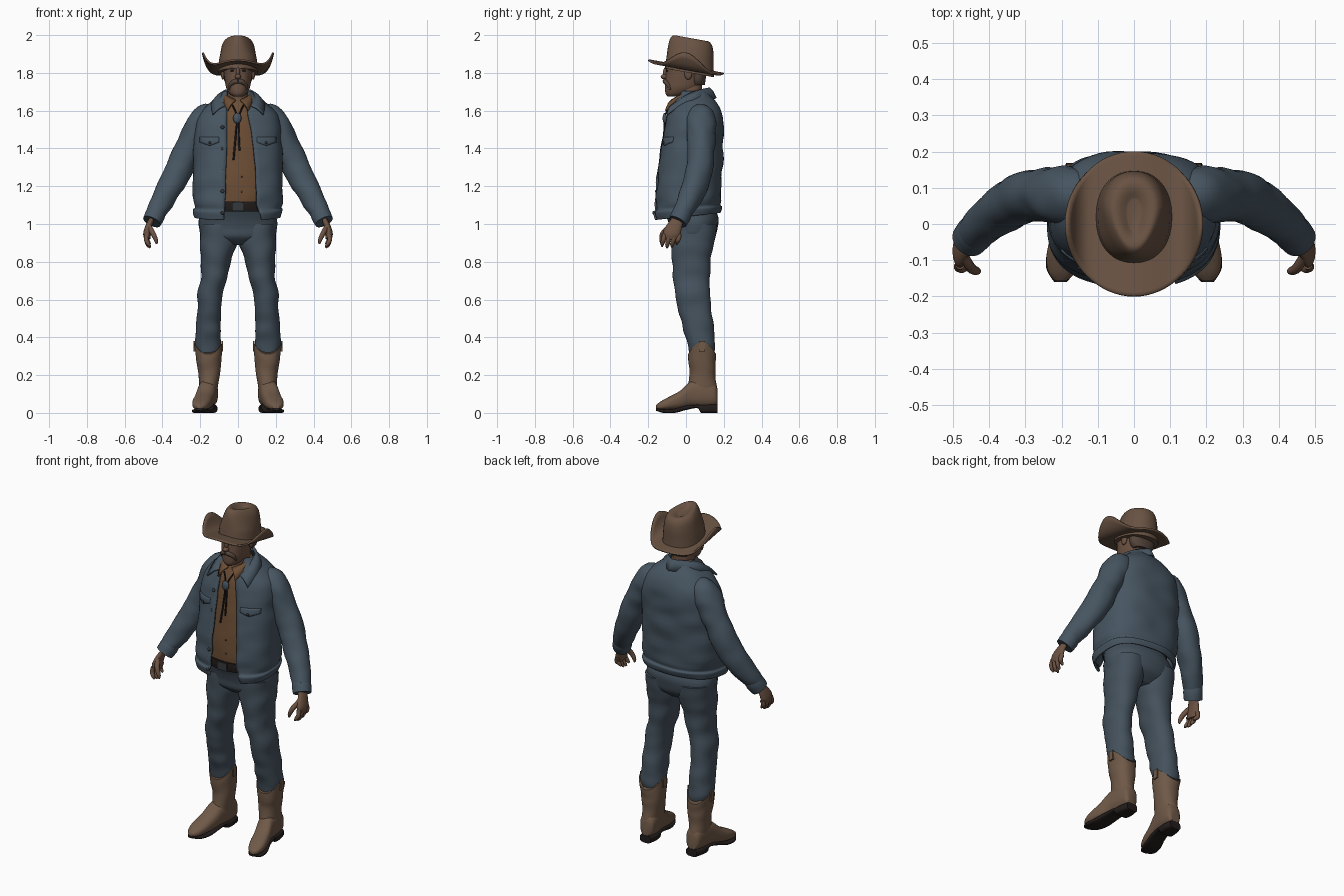
import bpy, bmesh, math
from mathutils import Vector, Matrix, noise

cube = bpy.data.objects.get("Cube")
if cube:
    bpy.data.objects.remove(cube)


def colour(name, r, g, b):
    m = bpy.data.materials.new(name)
    m.use_nodes = True
    m.diffuse_color = (r, g, b, 1)
    m.node_tree.nodes["Principled BSDF"].inputs["Base Color"].default_value = (r, g, b, 1)
    return m


denim = colour("jacket denim", .062, .09, .118)
jean = colour("trouser denim", .058, .082, .107)
leather = colour("boot leather", .16, .1, .064)
felt = colour("hat felt", .14, .085, .055)
skin = colour("skin", .15, .085, .055)
cloth = colour("shirt cloth", .15, .075, .035)
dark = colour("dark leather", .016, .012, .011)
hair_tone = colour("hair", .09, .06, .045)
metal = colour("dull metal", .035, .04, .045)
parts = []


def add(name, bm, mat, mirror=False, thick=0, offset=-1, target=None):
    mesh = bpy.data.meshes.new(name)
    bm.to_mesh(mesh)
    bm.free()
    mesh.materials.append(mat)
    ob = bpy.data.objects.new(name, mesh)
    bpy.context.scene.collection.objects.link(ob)
    if mirror:
        ob.modifiers.new("mirror", "MIRROR")
    if target:
        wrap = ob.modifiers.new("wrap", "SHRINKWRAP")
        wrap.target, wrap.wrap_method = target, "PROJECT"
        wrap.use_project_y = True
    if thick:
        solid = ob.modifiers.new("thickness", "SOLIDIFY")
        solid.thickness, solid.offset = thick, offset
    parts.append(ob)
    return ob


def spline(rows, steps=5):
    out = []
    for i in range(len(rows) - 1):
        quad = (rows[max(i - 1, 0)], rows[i], rows[i + 1], rows[min(i + 2, len(rows) - 1)])
        for k in range(steps):
            t = k / steps
            out.append([.5 * (2*b + (c - a)*t + (2*a - 5*b + 4*c - d)*t*t + (3*b - a - 3*c + d)*t**3)
                        for a, b, c, d in zip(*quad)])
    return out + [list(rows[-1])]


def skin_rings(rings, closed=True, capped=True):
    bm = bmesh.new()
    grid = [[bm.verts.new(p) for p in ring] for ring in rings]
    n = len(grid[0])
    for a, b in zip(grid, grid[1:]):
        for j in range(n if closed else n - 1):
            k = (j + 1) % n
            bm.faces.new((a[j], a[k], b[k], b[j]))
    if capped:
        bm.faces.new(grid[0])
        bm.faces.new(grid[-1])
        bmesh.ops.recalc_face_normals(bm, faces=bm.faces)
    return bm


def loft(name, rows, mat, p=2.2, n=36, wrinkle=0, shape=None, along_y=False, **kw):
    """Rows are (height, centre x, half width, front, back[, opening right, opening left])."""
    rings, opened = [], len(rows[0]) > 5
    for row in spline(rows):
        s, cx, rx, lo, hi = row[:5]
        a, b = 0, math.tau * (n - 1) / n
        if opened:
            a = -math.acos((row[6] / rx) ** (p / 2))
            b = math.pi + math.acos((-row[5] / rx) ** (p / 2))
        ring = []
        for j in range(n):
            t = a + (b - a) * j / (n - 1)
            c, d = math.cos(t), math.sin(t)
            u = math.copysign(abs(c) ** (2 / p), c) * rx
            w = math.copysign(abs(d) ** (2 / p), d) * (hi - lo) / 2
            v = Vector((cx + u, (lo + hi) / 2 + w, s))
            if wrinkle:
                k = noise.noise(Vector((v.x * 7, v.y * 7, v.z * 14))) * wrinkle
                v += Vector((u, w, 0)).normalized() * k
            if along_y:
                v.y, v.z = v.z, v.y
            ring.append(shape(v) if shape else v)
        rings.append(ring)
    return add(name, skin_rings(rings, not opened, not opened), mat, **kw)


def tube(name, rows, mat, flat=1, n=16, wrinkle=0, **kw):
    """Rows are (x, y, z, radius)."""
    rows, rings = spline(rows), []
    for i, (x, y, z, r) in enumerate(rows):
        d = (Vector(rows[min(i + 1, len(rows) - 1)][:3]) - Vector(rows[max(i - 1, 0)][:3])).normalized()
        u = Vector((0, 1, 0))
        u = (u - d * u.dot(d)).normalized()
        v, c, ring = d.cross(u), Vector((x, y, z)), []
        for j in range(n):
            t = math.tau * j / n
            q = (u * math.cos(t) + v * math.sin(t) * flat)
            ring.append(c + q * (r + wrinkle * noise.noise((c + q * r) * 13)))
        rings.append(ring)
    return add(name, skin_rings(rings), mat, **kw)


def ball(name, at, size, mat, **kw):
    bm = bmesh.new()
    bmesh.ops.create_uvsphere(bm, u_segments=16, v_segments=10, radius=1,
                              matrix=Matrix.Translation(at) @ Matrix.Diagonal((*size, 1)))
    return add(name, bm, mat, **kw)


def box(name, at, size, mat, **kw):
    bm = bmesh.new()
    bmesh.ops.create_cube(bm, size=1, matrix=Matrix.Translation(at) @ Matrix.Diagonal((*size, 1)))
    return add(name, bm, mat, **kw)


def collar(name, inner, outer, mat):
    a, b = spline(inner), spline(outer)
    mid = [[(i + o) / 2 + (.01 if k == 2 else 0) for k, (i, o) in enumerate(zip(p, q))] for p, q in zip(a, b)]
    add(name, skin_rings([a, mid, b], False, False), mat, mirror=True, thick=.01, offset=0)


# Boots
loft("boot_sole", [(-.16, .203, .018, .012, .025), (-.12, .199, .044, 0, .02), (-.06, .187, .05, 0, .022),
     (0, .17, .046, .015, .04), (.06, .16, .042, .025, .045), (.08, .158, .044, 0, .045),
     (.12, .155, .046, 0, .045), (.168, .153, .035, 0, .045)], dark, p=3.5, along_y=True, mirror=True)
loft("boot_foot", [(-.158, .203, .015, .022, .042), (-.135, .2, .036, .016, .06), (-.09, .193, .049, .016, .085),
     (-.03, .18, .05, .02, .118), (.03, .165, .049, .03, .17), (.1, .156, .05, .03, .18),
     (.15, .153, .044, .035, .16), (.166, .153, .03, .04, .13)], leather, p=2.5, along_y=True, mirror=True)


def scallop(v):
    w = min(1, ((v.y - .085) / .073) ** 2)
    return Vector((v.x, v.y, v.z - max(0, v.z - .2) * .36 * w))


loft("boot_shaft", [(.08, .156, .045, .02, .16), (.13, .156, .047, .01, .165), (.2, .152, .056, .018, .156),
     (.28, .155, .066, .015, .156), (.375, .158, .076, .01, .159)], leather, shape=scallop, wrinkle=.004, mirror=True)
for side in (-1, 1):
    box("boot_pull_strap", (.157 + side * .074, .085, .352), (.009, .03, .055), leather, mirror=True)

# Trousers
loft("trouser_leg", [(.28, .155, .055, .025, .14), (.35, .157, .069, .012, .153), (.42, .157, .07, -.012, .15),
     (.5, .153, .066, -.028, .14), (.6, .147, .066, -.05, .13), (.7, .13, .07, -.065, .126), (.8, .115, .078, -.075, .132),
     (.9, .106, .097, -.08, .15), (1, .105, .1, -.08, .165)], jean, wrinkle=.01, mirror=True)
loft("trouser_seat", [(.89, 0, .1, -.03, .1), (.93, 0, .19, -.078, .15), (.98, 0, .208, -.086, .168),
     (1.03, 0, .205, -.1, .17), (1.09, 0, .18, -.13, .15)], jean, wrinkle=.005)

# Shirt and belt
loft("shirt", [(1.07, 0, .175, -.135, .15), (1.2, 0, .19, -.14, .15), (1.4, 0, .18, -.12, .15),
     (1.55, 0, .15, -.1, .14), (1.62, 0, .09, -.075, .12), (1.665, 0, .064, -.05, .092)], cloth, wrinkle=.004)
loft("belt", [(1.065, 0, .18, -.142, .155), (1.09, 0, .183, -.147, .157), (1.118, 0, .183, -.147, .157)], dark)
box("belt_buckle", (.0, -.148, 1.092), (.065, .012, .045), metal)
collar("shirt_collar", [(0, .085, 1.7), (.055, .04, 1.7), (.06, -.03, 1.68), (.012, -.075, 1.655)],
       [(0, .1, 1.67), (.07, .04, 1.66), (.075, -.05, 1.64), (.055, -.108, 1.6)], cloth)
for i in range(4):
    ball("shirt_button", (.02, -.143 + .05 * max(0, i - 1) * .4, 1.17 + .08 * i), (.005, .004, .005), hair_tone)

# Neck cord with stone
ball("tie_stone", (-.004, -.112, 1.56), (.022, .012, .028), denim)
for k, low in ((-1, 1.34), (1, 1.39)):
    tube("tie_cord", [(k * .03, -.088, 1.63, .004), (k * .006, -.11, 1.57, .004), (k * .008 - .004, -.117, 1.47, .005),
         (k * .016 - .008, -.133, low, .005)], dark, n=8)


# Jacket
def hem(v):
    return Vector((v.x, v.y, v.z + max(0, 1.2 - v.z) * (v.y + .175) * .6))


jacket = loft("jacket", [(1.02, 0, .228, -.17, .178, -.075, .125), (1.06, 0, .236, -.177, .186, -.075, .115),
    (1.075, 0, .228, -.168, .178, -.072, .11), (1.12, 0, .238, -.17, .187, -.07, .1), (1.25, 0, .238, -.157, .19, -.065, .095),
    (1.4, 0, .235, -.137, .196, -.06, .082), (1.5, 0, .23, -.12, .2, -.06, .07), (1.58, 0, .208, -.1, .188, -.06, .052),
    (1.64, 0, .15, -.075, .162, -.06, .05), (1.68, 0, .095, -.05, .132, -.06, .055), (1.705, 0, .078, -.035, .11, -.06, .058)],
    denim, p=2.5, n=64, wrinkle=.01, shape=hem, thick=.012)
tube("jacket_sleeve", [(.12, .07, 1.56, .07), (.165, .075, 1.555, .078), (.2, .08, 1.52, .08), (.235, .08, 1.45, .075),
     (.285, .078, 1.35, .07), (.335, .06, 1.24, .07), (.402, .01, 1.115, .058), (.44, -.025, 1.05, .05)],
     denim, n=28, wrinkle=.009, mirror=True)
tube("jacket_cuff", [(.43, -.015, 1.07, .05), (.44, -.026, 1.045, .053), (.456, -.044, 1.012, .05)], denim, n=24, mirror=True)
collar("jacket_collar", [(0, .122, 1.72), (.07, .06, 1.705), (.075, 0, 1.68), (.058, -.075, 1.63)],
       [(0, .158, 1.665), (.108, .07, 1.657), (.138, -.01, 1.64), (.135, -.1, 1.58)], denim)
flap = []
for i in range(4):
    flap.append([(.1 + .1 * j / 8, -.3, 1.46 - i / 3 * (.028 + .018 * (1 - abs(j / 4 - 1)))) for j in range(9)])
add("pocket_flap", skin_rings(flap, False, False), denim, mirror=True, thick=.009, offset=0, target=jacket)
for i in range(5):
    z = 1.06 + .113 * i
    ball("jacket_button", (-.082, -.171 + .127 * (z - 1.05), z), (.01, .008, .01), metal)
ball("pocket_button", (.15, -.121, 1.43), (.007, .006, .007), metal, mirror=True)

# Hands
tube("palm", [(.452, -.038, 1.035, .03), (.47, -.057, .995, .038), (.481, -.075, .95, .046), (.48, -.08, .92, .036)],
     skin, flat=.45, mirror=True)
for i, drop in enumerate((.008, 0, .004, .018)):
    y = -.117 + .026 * i
    tube("finger", [(.481, y + .004, .945, .013), (.486, y - .002, .918, .0125),
         (.476, y - .008, .889 + drop, .011), (.464, y - .009, .874 + drop, .005)], skin, n=10, mirror=True)
tube("thumb", [(.47, -.09, .985, .014), (.45, -.122, .95, .014), (.434, -.13, .915, .011), (.431, -.13, .895, .005)],
     skin, n=10, mirror=True)

# Head
loft("neck", [(1.6, 0, .06, -.045, .09), (1.67, 0, .057, -.05, .085), (1.74, 0, .056, -.06, .085)], skin)
loft("head", [(1.674, 0, .024, -.096, -.03), (1.69, 0, .045, -.108, .02), (1.72, 0, .062, -.111, .07),
     (1.76, 0, .07, -.11, .093), (1.8, 0, .075, -.107, .1), (1.84, 0, .077, -.108, .103), (1.88, 0, .075, -.1, .1)], skin)
loft("hair", [(1.735, 0, .055, .03, .1), (1.76, 0, .073, .026, .103), (1.8, 0, .08, .022, .108),
     (1.86, 0, .08, 0, .108)], hair_tone)
ball("ear", (.08, .012, 1.797), (.011, .021, .033), skin, mirror=True)
ball("nose_tip", (0, -.114, 1.78), (.017, .02, .014), skin)
ball("nose_bridge", (0, -.106, 1.802), (.01, .016, .028), skin)
ball("eye", (.03, -.1, 1.811), (.011, .006, .005), dark, mirror=True)
tube("eyebrow", [(.012, -.106, 1.826, .005), (.04, -.096, 1.829, .008), (.062, -.073, 1.82, .004)], hair_tone, n=8, mirror=True)
tube("moustache", [(0, -.112, 1.757, .012), (.02, -.108, 1.753, .013), (.04, -.096, 1.738, .01),
     (.047, -.083, 1.712, .004)], hair_tone, n=10, mirror=True)


# Hat
def pinch(v):
    high = min(1, max(0, (v.z - 1.87) / .1))
    front = min(1, max(0, (.05 - v.y) / .13))
    return Vector((v.x * (1 - .35 * high * front), v.y, v.z - .18 * (v.y - .02)))


loft("hat_crown", [(1.8, 0, .107, -.112, .148), (1.87, 0, .1, -.102, .146), (1.92, 0, .093, -.095, .146),
     (1.96, 0, .083, -.085, .14), (1.982, 0, .066, -.068, .125), (1.983, 0, .045, -.045, .1),
     (1.968, 0, .02, -.02, .07)], felt, shape=pinch)
brim = []
for i in range(11):
    r = 1 - .055 * i
    ring = []
    for j in range(64):
        t = math.tau * j / 64
        x, y = r * math.cos(t), .2 * r * math.sin(t)
        ring.append((.187 * x, y, 1.832 - .18 * y - .05 * x * x + .125 * x ** 6))
    brim.append(ring)
add("hat_brim", skin_rings(brim, True, False), felt, thick=.009, offset=0)

# Smooth shading with sharp edges kept
bpy.ops.object.select_all(action="DESELECT")
for ob in parts:
    ob.select_set(True)
bpy.context.view_layer.objects.active = parts[0]
bpy.ops.object.shade_smooth_by_angle(angle=math.radians(50))
